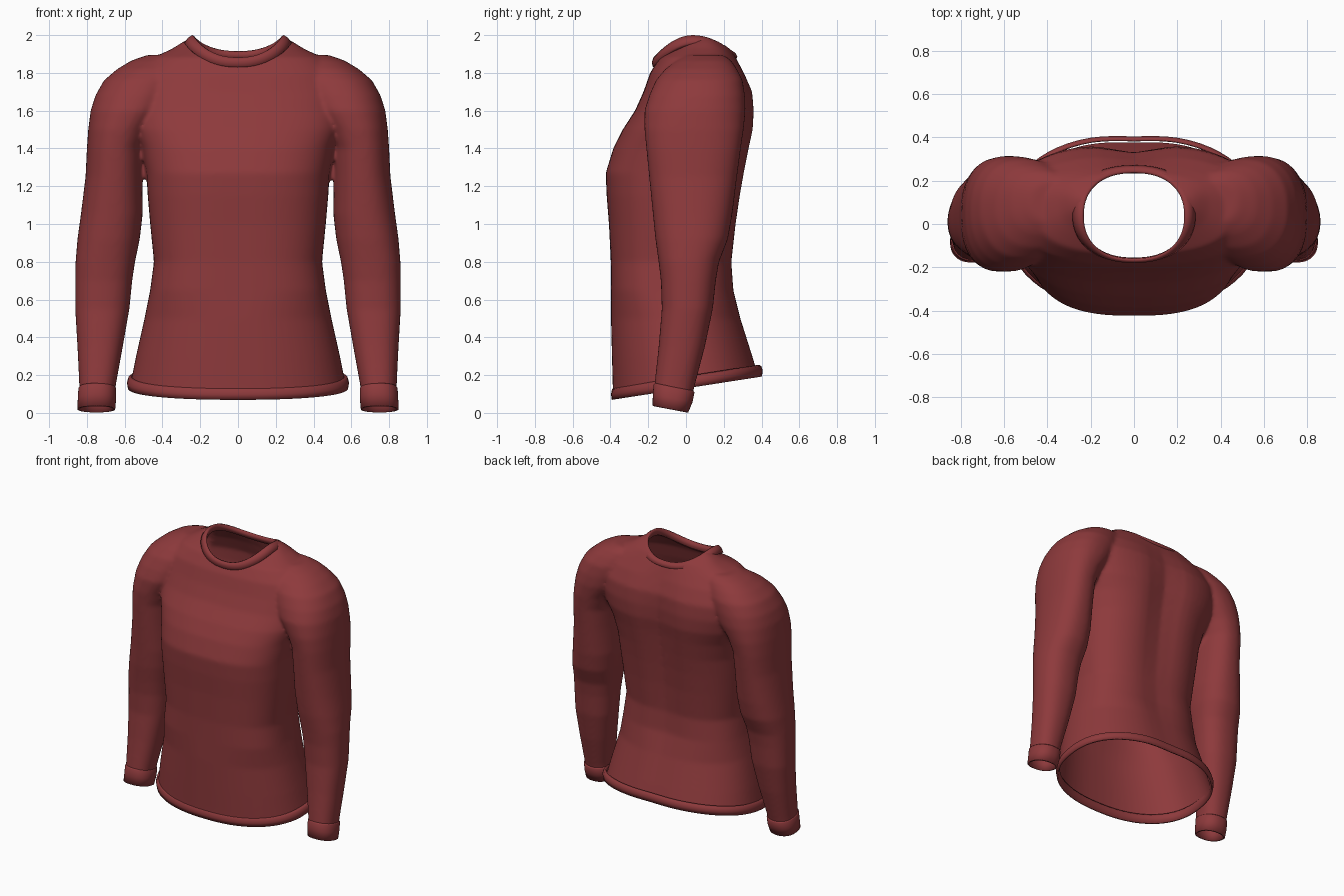
import bpy, bmesh, math
from mathutils import Vector

if "Cube" in bpy.data.objects:
    bpy.data.objects.remove(bpy.data.objects["Cube"])

red = bpy.data.materials.new("dark red cloth")
red.diffuse_color = (0.27, 0.042, 0.045, 1)
red.use_nodes = True
red.node_tree.nodes["Principled BSDF"].inputs["Base Color"].default_value = red.diffuse_color
N = 64


def ring(x0, x1, y0, y1, z, p=2.3, groove=0.0):
    """Superelliptic loop; z is a number or a function of (x, y, angle)."""
    pts = []
    for i in range(N):
        a = 2 * math.pi * i / N
        c, s = math.cos(a), math.sin(a)
        x = (x0 + x1) / 2 + (x1 - x0) / 2 * math.copysign(abs(c) ** (2 / p), c)
        y = (y0 + y1) / 2 + (y1 - y0) / 2 * math.copysign(abs(s) ** (2 / p), s)
        if s > 0:
            y -= groove * math.exp(-(x / 0.13) ** 2)
        pts.append((x, y, z(x, y, a) if callable(z) else z))
    return pts


def loft(name, rings, caps=False, closed=False):
    bm = bmesh.new()
    loops = [[bm.verts.new(p) for p in r] for r in rings]
    if closed:
        loops.append(loops[0])
    for a, b in zip(loops, loops[1:]):
        for i in range(N):
            j = (i + 1) % N
            bm.faces.new((a[i], a[j], b[j], b[i]))
    if caps:
        bm.faces.new(loops[0][::-1])
        bm.faces.new(loops[-1])
    bmesh.ops.recalc_face_normals(bm, faces=bm.faces[:])
    me = bpy.data.meshes.new(name)
    bm.to_mesh(me)
    bm.free()
    me.materials.append(red)
    for f in me.polygons:
        f.use_smooth = True
    ob = bpy.data.objects.new(name, me)
    bpy.context.collection.objects.link(ob)
    return ob


# Torso volume: height, half width, front, back, spine groove
torso_rows = [
    (-0.05, 0.595, -0.385, 0.44, 0.01), (0.15, 0.57, -0.388, 0.405, 0.01),
    (0.3, 0.54, -0.392, 0.36, 0.01), (0.5, 0.495, -0.397, 0.30, 0.015),
    (0.65, 0.465, -0.397, 0.262, 0.02), (0.8, 0.445, -0.398, 0.252, 0.02),
    (1.0, 0.465, -0.408, 0.277, 0.03), (1.15, 0.478, -0.42, 0.30, 0.035),
    (1.27, 0.485, -0.425, 0.322, 0.04), (1.4, 0.51, -0.385, 0.347, 0.045),
    (1.5, 0.55, -0.335, 0.367, 0.045), (1.6, 0.57, -0.27, 0.37, 0.04),
    (1.7, 0.57, -0.225, 0.36, 0.03), (1.8, 0.53, -0.19, 0.315, 0.02),
    (1.88, 0.45, -0.14, 0.265, 0), (1.93, 0.345, -0.06, 0.235, 0),
    (1.965, 0.29, 0.0, 0.19, 0), (1.99, 0.24, 0.04, 0.15, 0)]
shirt = loft("torso_volume", [ring(-w, w, f, b, z, 2.3 if z < 0.6 else 2.7, g)
                              for z, w, f, b, g in torso_rows], caps=True)

# Sleeve volumes: height, inner x, outer x, front, back
sleeve_rows = [
    (-0.04, 0.66, 0.84, -0.17, 0.0), (0.14, 0.648, 0.84, -0.168, 0.045),
    (0.35, 0.61, 0.85, -0.145, 0.10), (0.55, 0.575, 0.862, -0.128, 0.142),
    (0.7, 0.56, 0.862, -0.133, 0.158), (0.8, 0.545, 0.86, -0.145, 0.175),
    (0.92, 0.52, 0.85, -0.162, 0.222), (1.05, 0.505, 0.832, -0.175, 0.245),
    (1.25, 0.505, 0.807, -0.195, 0.27), (1.4, 0.50, 0.80, -0.21, 0.29),
    (1.5, 0.46, 0.793, -0.22, 0.305), (1.6, 0.38, 0.78, -0.22, 0.315),
    (1.68, 0.34, 0.755, -0.195, 0.312), (1.76, 0.3, 0.71, -0.16, 0.3),
    (1.82, 0.28, 0.64, -0.11, 0.27), (1.865, 0.26, 0.565, -0.05, 0.24),
    (1.895, 0.25, 0.48, 0.0, 0.2)]
helpers = [shirt]
for s in (-1, 1):
    arm = loft("sleeve_volume", [ring(*sorted((s * a, s * b)), f, k, z)
                                 for z, a, b, f, k in sleeve_rows], caps=True)
    m = shirt.modifiers.new("join", 'BOOLEAN')
    m.operation, m.solver, m.object = 'UNION', 'EXACT', arm
    helpers.append(arm)

# Fuse into one smooth skin
m = shirt.modifiers.new("fuse", 'REMESH')
m.mode, m.voxel_size, m.use_smooth_shade = 'VOXEL', 0.012, True
m = shirt.modifiers.new("relax", 'SMOOTH')
m.factor, m.iterations = 0.5, 10
dg = bpy.context.evaluated_depsgraph_get()
skin = bpy.data.meshes.new_from_object(shirt.evaluated_get(dg))
for h in helpers:
    bpy.data.objects.remove(h)

# Open the hem, cuffs and neck
bm = bmesh.new()
bm.from_mesh(skin)


def cut(test, co, no):
    faces = [f for f in bm.faces if test(f.calc_center_median())]
    geom = {g for f in faces for g in (*f.verts, *f.edges, f)}
    bmesh.ops.bisect_plane(bm, geom=list(geom), plane_co=co, plane_no=no, clear_inner=True)


cut(lambda c: abs(c.x) < 0.62 and c.z < 0.3, (0, 0, 0.155), (0, -0.155, 1))
cut(lambda c: abs(c.x) > 0.62 and c.z < 0.2, (0, 0, 0.08), (0, 0, 1))
neck = [f for f in bm.faces if f.calc_center_median().z > 1.5 and
        abs(f.calc_center_median().x / 0.255) ** 2.3
        + abs((f.calc_center_median().y - 0.045) / 0.208) ** 2.3 < 1]
bmesh.ops.delete(bm, geom=neck, context='FACES')
bm.to_mesh(skin)
bm.free()
skin.materials.clear()
skin.materials.append(red)
for f in skin.polygons:
    f.use_smooth = True
body = bpy.data.objects.new("shirt_body", skin)
bpy.context.collection.objects.link(body)


# Collar band: high at the shoulders, low in front
def collar_z(front, side, back):
    def z(x, y, a):
        s = math.sin(a)
        return side + ((front if s < 0 else back) - side) * abs(s) ** 1.7
    return z


loft("collar", [ring(-w, w, f, b, collar_z(*h), 2.3) for w, f, b, h in (
    (0.272, -0.165, 0.262, (1.825, 1.945, 1.87)),
    (0.285, -0.178, 0.272, (1.835, 1.96, 1.885)),
    (0.265, -0.18, 0.262, (1.86, 1.985, 1.905)),
    (0.243, -0.172, 0.245, (1.882, 2.0, 1.915)),
    (0.232, -0.16, 0.235, (1.88, 1.995, 1.91)),
    (0.24, -0.155, 0.238, (1.84, 1.95, 1.87)))], closed=True)

# Hem band, tilted up toward the back
loft("hem", [ring(-w, w, f, b, lambda x, y, a, d=d: 0.13 + d + 0.155 * y, 2.3, 0.01)
             for w, f, b, d in (
    (0.565, -0.38, 0.395, 0.065), (0.58, -0.392, 0.408, 0.055),
    (0.588, -0.397, 0.415, 0.03), (0.583, -0.393, 0.41, 0.0),
    (0.57, -0.382, 0.4, 0.0), (0.56, -0.375, 0.392, 0.05))], closed=True)

# Cuffs, tilted down toward the back
for s, side in ((-1, "right"), (1, "left")):
    loft("cuff_" + side, [
        ring(*sorted((s * a, s * b)), f, k,
             lambda x, y, t, z=z: z - 0.19 * (y + 0.08))
        for a, b, f, k, z in (
            (0.655, 0.836, -0.162, 0.035, 0.145), (0.645, 0.845, -0.172, 0.045, 0.132),
            (0.645, 0.848, -0.175, 0.035, 0.08), (0.65, 0.85, -0.178, 0.012, 0.02),
            (0.66, 0.838, -0.168, 0.0, 0.018), (0.66, 0.835, -0.162, 0.02, 0.09))],
        closed=True)
